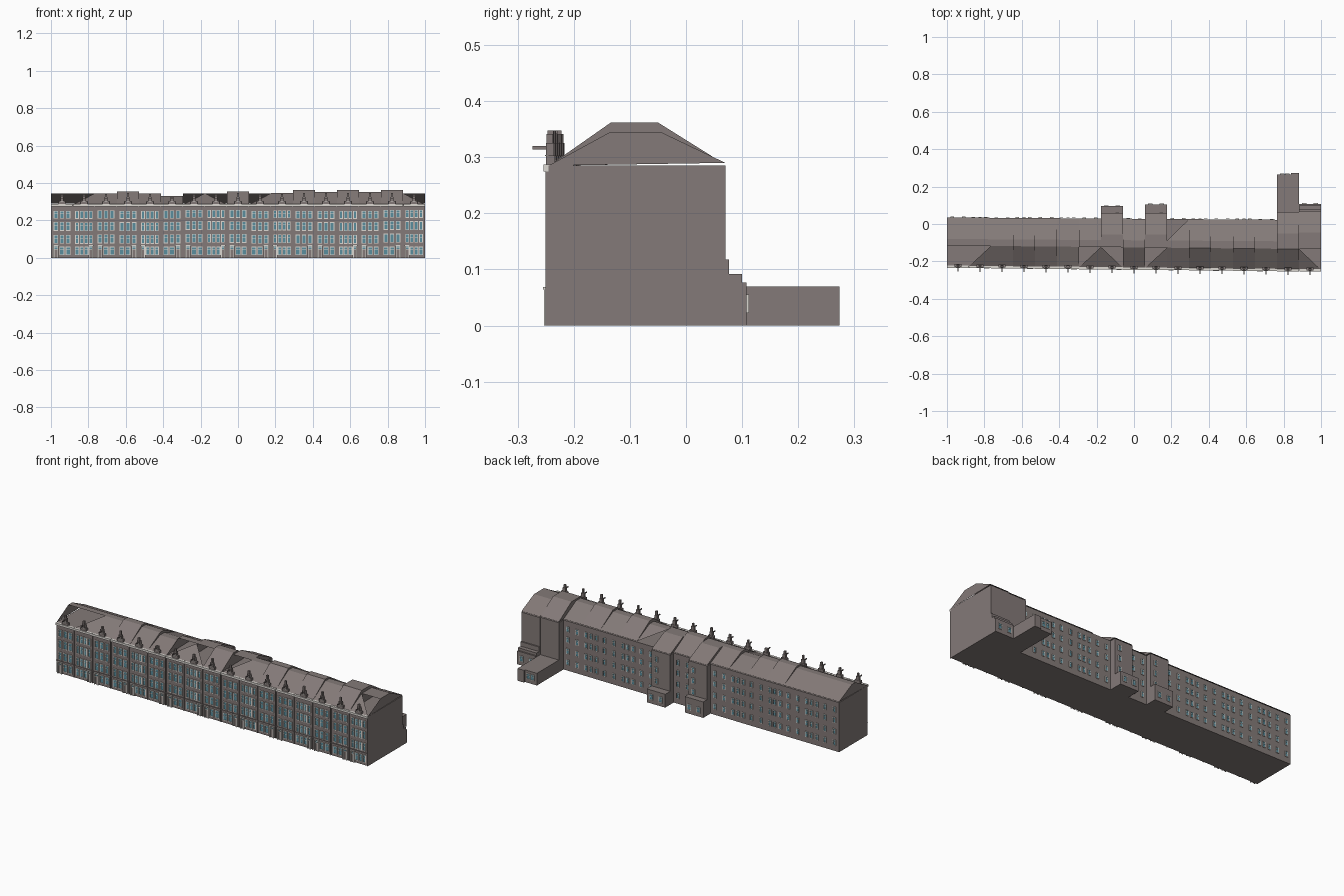
import bpy, bmesh, random
from mathutils import Vector

random.seed(4)
if "Cube" in bpy.data.objects:
    bpy.data.objects.remove(bpy.data.objects["Cube"])


def material(name, rgb):
    m = bpy.data.materials.new(name)
    m.use_nodes = True
    m.diffuse_color = (*rgb, 1)
    m.node_tree.nodes["Principled BSDF"].inputs["Base Color"].default_value = (*rgb, 1)
    return m


STONE = material("warm grey stone", (0.23, 0.195, 0.188))
TRIM = material("pale trim", (0.72, 0.69, 0.65))
GLASS = material("blue glass", (0.10, 0.27, 0.34))

COUNT = 17
WIDTH = 2 / COUNT
EAVE = 0.285
TOPS = [0.345, 0.345, 0.345, 0.355, 0.345, 0.33, 0.345, 0.345, 0.355,
        0.345, 0.346, 0.362, 0.352, 0.362, 0.352, 0.362, 0.345]
DEEP = {7: 0.06, 9: 0.06, 15: 0.065, 16: 0.07}
FLOORS = [(0.082, 0.122), (0.15, 0.19), (0.215, 0.25)]


def front(x):
    return -0.235 - 0.01 * x


def back(i, x):
    return DEEP.get(i, 0.028 - 0.007 * x)


def finish(name, bm, mat):
    me = bpy.data.meshes.new(name)
    bm.to_mesh(me)
    bm.free()
    me.materials.append(mat)
    ob = bpy.data.objects.new(name, me)
    bpy.context.collection.objects.link(ob)
    return ob


def box(bm, x0, x1, y0, y1, z0, z1):
    vs = bmesh.ops.create_cube(bm, size=1)["verts"]
    for v in vs:
        v.co = Vector(((x0 + x1) / 2 + v.co.x * (x1 - x0),
                       (y0 + y1) / 2 + v.co.y * (y1 - y0),
                       (z0 + z1) / 2 + v.co.z * (z1 - z0)))


def window(frames, panes, x, w, z0, z1, y, out, bar=0.0035):
    """Framed window on a wall at y; out is -1 for the front, 1 for the back."""
    def plate(bm, xa, xb, za, zb, d):
        box(bm, xa, xb, min(y, y + out * d), max(y, y + out * d), za, zb)
    a, b = x - w / 2, x + w / 2
    plate(panes, a, b, z0, z1, 0.0015)
    for xa, xb, za, zb in ((a - bar, a, z0, z1), (b, b + bar, z0, z1),
                           (a - bar, b + bar, z1, z1 + bar),
                           (a - bar, b + bar, z0 - bar, z0)):
        plate(frames, xa, xb, za, zb, 0.004)
    plate(frames, a, b, z0 + (z1 - z0) * 0.62, z0 + (z1 - z0) * 0.62 + 0.002, 0.003)


# House walls and mansard roofs
walls, roofs = bmesh.new(), bmesh.new()


def section(i, x):
    f, b, top = front(x), back(i, x), TOPS[i]
    pts = [(f, EAVE), (f + 0.11, top), (b - 0.115, top), (b, EAVE + 0.005)]
    return [roofs.verts.new((x, y, z)) for y, z in pts]


for i in range(COUNT):
    x0, x1 = -1 + i * WIDTH, -1 + (i + 1) * WIDTH
    foot = [(x0, front(x0)), (x1, front(x1)), (x1, back(i, x1)), (x0, back(i, x0))]
    lo = [walls.verts.new((x, y, 0)) for x, y in foot]
    hi = [walls.verts.new((x, y, EAVE)) for x, y in foot]
    walls.faces.new(lo[::-1])
    walls.faces.new(hi)
    for k in range(4):
        n = (k + 1) % 4
        walls.faces.new((lo[k], lo[n], hi[n], hi[k]))

    L, R = section(i, x0), section(i, x1)
    # Front slope, open or half open on a few houses
    if i in (1, 6, 9):
        roofs.faces.new((L[0], R[0], R[1]))
    elif i in (7, 16):
        roofs.faces.new((L[0], R[0], L[1]))
    elif i != 0:
        roofs.faces.new((L[0], R[0], R[1], L[1]))
    roofs.faces.new((L[1], R[1], R[2], L[2]))
    # Rear slope
    if i == 10:
        roofs.faces.new((L[2], R[2], R[3]))
    else:
        roofs.faces.new((L[2], R[2], R[3], L[3]))

    def same(j):
        return 0 <= j < COUNT and TOPS[j] == TOPS[i] and (j in DEEP) == (i in DEEP)
    if not same(i - 1):
        roofs.faces.new(L)
    if not same(i + 1):
        roofs.faces.new(R[::-1])

finish("house_walls", walls, STONE)
finish("mansard_roofs", roofs, STONE)

# Low rear extensions
ext = bmesh.new()
for i, y1, z1 in ((7, 0.095, 0.092), (9, 0.105, 0.077), (16, 0.108, 0.077),
                  (15, 0.265, 0.07), (16, 0.1, 0.092), (16, 0.077, 0.118)):
    x0 = -1 + i * WIDTH
    box(ext, x0, x0 + WIDTH, 0.02, y1, 0, z1)
box(ext, 0.84, 0.882, 0.2, 0.274, 0, 0.07)
finish("rear_extensions", ext, STONE)

# Facade: windows, doors, cornices, hoist gables
frames, panes = bmesh.new(), bmesh.new()
doors, cornices = bmesh.new(), bmesh.new()
gables, pipes = bmesh.new(), bmesh.new()
for i in range(COUNT):
    xc = -1 + (i + 0.5) * WIDTH
    y = front(xc) - 0.0008
    cols = 3 if i % 3 != 1 else 4
    step = WIDTH * 0.84 / cols
    xs = [xc + (k - (cols - 1) / 2) * step for k in range(cols)]
    w = step * 0.5
    lift = random.uniform(-0.004, 0.004)
    for z0, z1 in FLOORS:
        for x in xs:
            window(frames, panes, x, w, z0 + lift, z1 + lift, y, -1)
    # Ground floor: a tall door at one side, shop windows beside it
    dx = -1 if i % 2 else 1
    for k, x in enumerate(xs[::dx]):
        if k == 0:
            window(frames, panes, x, w, 0.048, 0.06, y, -1)
            box(doors, x - w / 2, x + w / 2, y - 0.003, y, 0, 0.044)
            for s in (-1, 1):
                px = x + s * (w / 2 + 0.003)
                box(frames, px - 0.003, px + 0.003, y - 0.008, y, 0, 0.066)
            box(frames, x - w / 2 - 0.008, x + w / 2 + 0.008, y - 0.01, y, 0.064, 0.069)
        else:
            window(frames, panes, x, w * 1.15, 0.018, 0.056, y, -1)
    # Cornice and string course
    box(cornices, xc - WIDTH * 0.49, xc + WIDTH * 0.49, y - 0.009, y + 0.004, 0.275, 0.287)
    box(gables, xc - WIDTH * 0.49, xc + WIDTH * 0.49, y - 0.004, y, 0.069, 0.073)
    # Drainpipe at the party wall
    px = xc + WIDTH * 0.485
    box(pipes, px - 0.0015, px + 0.0015, y - 0.005, y, 0, 0.275)
    # Stepped gable with a projecting hoist beam
    top = min(TOPS[i], 0.352) - 0.004
    box(gables, xc - 0.018, xc + 0.018, y - 0.004, y + 0.012, 0.285, 0.303)
    box(gables, xc - 0.009, xc + 0.009, y - 0.004, y + 0.01, 0.303, 0.325)
    box(gables, xc - 0.005, xc + 0.005, y - 0.003, y + 0.008, 0.325, top)
    box(gables, xc - 0.002, xc + 0.002, y - 0.028, y, 0.314, 0.32)
    box(frames, xc - 0.011, xc + 0.011, y - 0.006, y, 0.302, 0.304)
finish("doors", doors, STONE)
finish("cornices", cornices, TRIM)
finish("hoist_gables", gables, STONE)
finish("drainpipes", pipes, STONE)

# Rear windows
for i in range(COUNT):
    if i >= 15:
        continue
    xc = -1 + (i + 0.5) * WIDTH
    y = back(i, xc) + 0.0008
    offs = (0.028,) if i in DEEP else (-0.036, 0.0, 0.03) if i % 2 else (-0.03, 0.03)
    for f, z in enumerate((0.035, 0.1, 0.165, 0.225)):
        if f == 0 and i in DEEP:
            continue
        for o in offs:
            window(frames, panes, xc + o, 0.013, z, z + 0.027, y, 1, 0.0025)
for i, y in ((7, 0.095), (9, 0.105), (15, 0.265), (16, 0.108)):
    xc = -1 + (i + 0.5) * WIDTH
    for o in (-0.032, -0.005) if i == 15 else (-0.03, 0.03):
        window(frames, panes, xc + o, 0.018, 0.025, 0.052, y, 1, 0.003)
finish("window_frames", frames, TRIM)
finish("window_panes", panes, GLASS)
